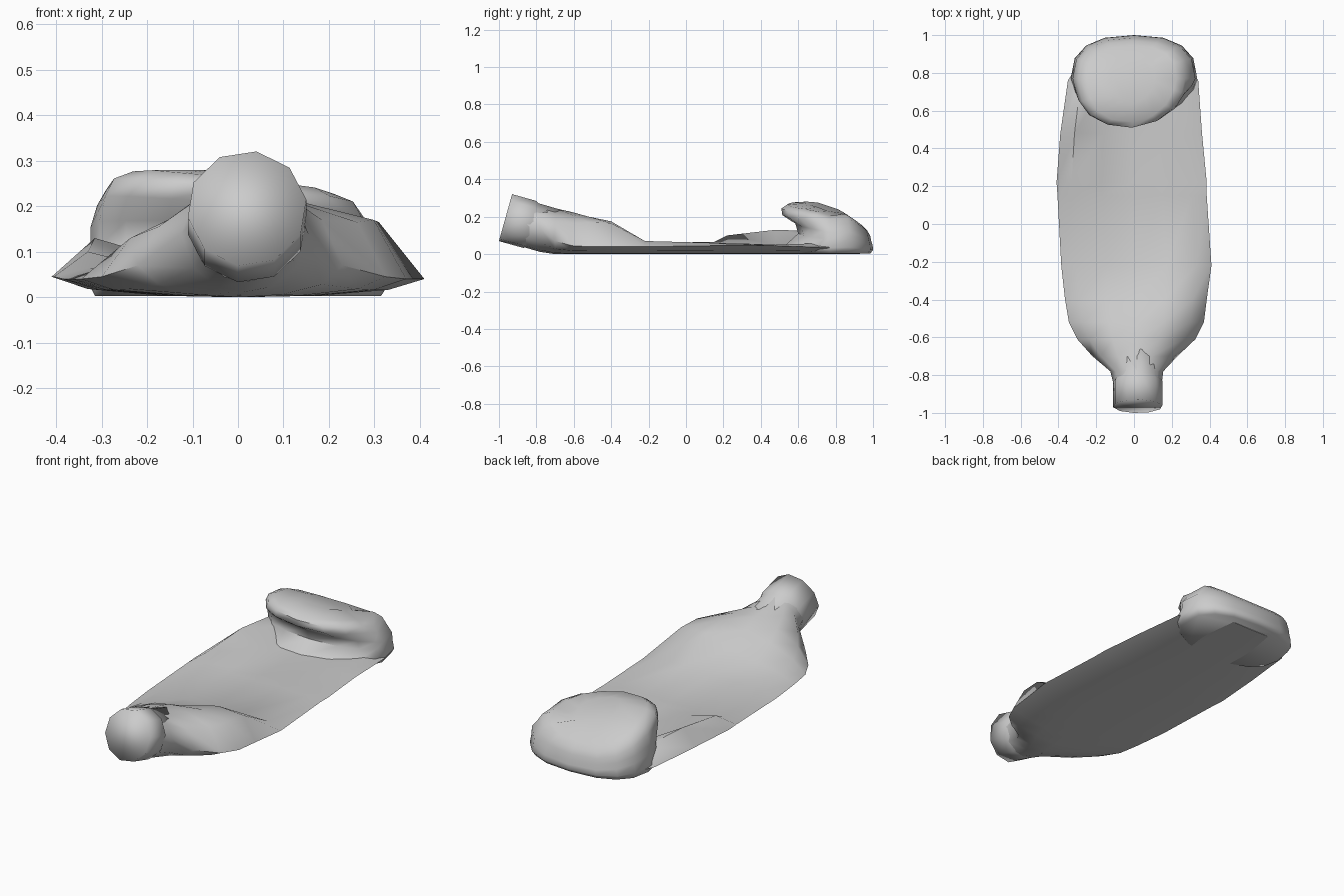
import bpy, bmesh, math
from mathutils import Vector

if "Cube" in bpy.data.objects:
    bpy.data.objects.remove(bpy.data.objects["Cube"])


def loft(name, rings, angle=60):
    """Skin a list of equal-length closed rings and cap both ends."""
    bm = bmesh.new()
    rows = [[bm.verts.new(p) for p in r] for r in rings]
    n = len(rows[0])
    for a, b in zip(rows, rows[1:]):
        for i in range(n):
            j = (i + 1) % n
            bm.faces.new((a[i], a[j], b[j], b[i]))
    bm.faces.new(rows[0])
    bm.faces.new(rows[-1])
    bmesh.ops.recalc_face_normals(bm, faces=bm.faces)
    me = bpy.data.meshes.new(name)
    bm.to_mesh(me)
    bm.free()
    ob = bpy.data.objects.new(name, me)
    bpy.context.collection.objects.link(ob)
    bpy.ops.object.select_all(action='DESELECT')
    ob.select_set(True)
    bpy.context.view_layer.objects.active = ob
    bpy.ops.object.shade_smooth_by_angle(angle=math.radians(angle))
    return ob


def interp(x, pts):
    for (a, u), (b, v) in zip(pts, pts[1:]):
        if x <= b:
            return u + (v - u) * max(0, x - a) / (b - a)
    return pts[-1][1]


# Crushed body: y, left x, right x, bottom z, edge z, five top heights
sections = [
    (-.86, -.105, .145, .035, .16, .23, .27, .28, .27, .23),
    (-.78, -.125, .155, .012, .14, .21, .25, .265, .25, .21),
    (-.70, -.22, .23, 0, .07, .155, .22, .245, .22, .17),
    (-.61, -.30, .325, 0, .045, .13, .19, .225, .21, .165),
    (-.52, -.345, .37, 0, .04, .10, .16, .185, .20, .17),
    (-.40, -.365, .385, 0, .04, .07, .10, .13, .175, .165),
    (-.22, -.385, .41, 0, .04, .06, .06, .06, .065, .07),
    (.15, -.405, .385, 0, .045, .065, .06, .06, .06, .06),
    (.22, -.41, .385, 0, .045, .10, .06, .06, .06, .055),
    (.48, -.39, .36, 0, .045, .13, .05, .05, .05, .05),
    (.76, -.35, .34, 0, .035, .12, .08, .05, .05, .06),
    (.93, -.24, .24, 0, .02, .05, .06, .06, .06, .05),
]
FR = (.1, .3, .5, .7, .9)
DROP = (.6, .92, 1, .92, .6)
rings = []
for y, xl, xr, zb, ze, *tops in sections:
    w = xr - xl
    top = [(xl + w * f, y, z) for f, z in zip(FR, tops)]
    low = [(xl + w * f, y, ze - (ze - zb) * d) for f, d in zip(FR, DROP)]
    rings.append([(xl, y, ze)] + top + [(xr, y, ze)] + low[::-1])
loft("crushed_body", rings)

# Tilted neck with a slightly wider cap
start = Vector((.02, -.965, .195))
axis = Vector((0, .963, -.27))
up = Vector((0, .27, .963))
rings = []
for d, r in ((0, .132), (.135, .132), (.15, .123), (.28, .122)):
    c = start + axis * d
    rings.append([c + Vector((r * math.cos(t), 0, 0)) + up * r * math.sin(t)
                  for t in (2 * math.pi * (i + .25) / 10 for i in range(10))])
loft("neck_cap", rings, 100)

# Base folded upwards: tilted disc above a wall pinched at the front
# centre x, half width, front y, back y, height fraction
TOP = [(.5, .265), (.6, .28), (.7, .275), (.82, .235), (.9, .185), (1, .11)]
rings = []
for cx, rx, yf, yb, k in ((0, .315, .58, .985, 0), (0, .335, .53, 1.0, .17),
                          (0, .325, .60, .998, .4), (0, .325, .585, .99, .6),
                          (-.01, .30, .515, .985, .8), (-.01, .28, .51, .97, .94),
                          (-.01, .235, .54, .945, 1), (0, .12, .64, .86, 1.01)):
    cy, ry = .77, 0
    ring = []
    for i in range(16):
        t = 2 * math.pi * i / 16
        c, s = math.cos(t), math.sin(t)
        x = cx + rx * math.copysign(abs(c) ** .8, c)
        ry = yb - cy if s > 0 else cy - yf
        # front right corner is cut back
        y = cy + ry * math.copysign(abs(s) ** .8, s)
        if s < 0 and c > .1:
            y += .05 * c
        z = interp(y, TOP) - .17 * max(0, x + .05) * (y < .85)
        ring.append((x, y, .003 + k * (z - .003)))
    rings.append(ring)
loft("folded_base", rings)
